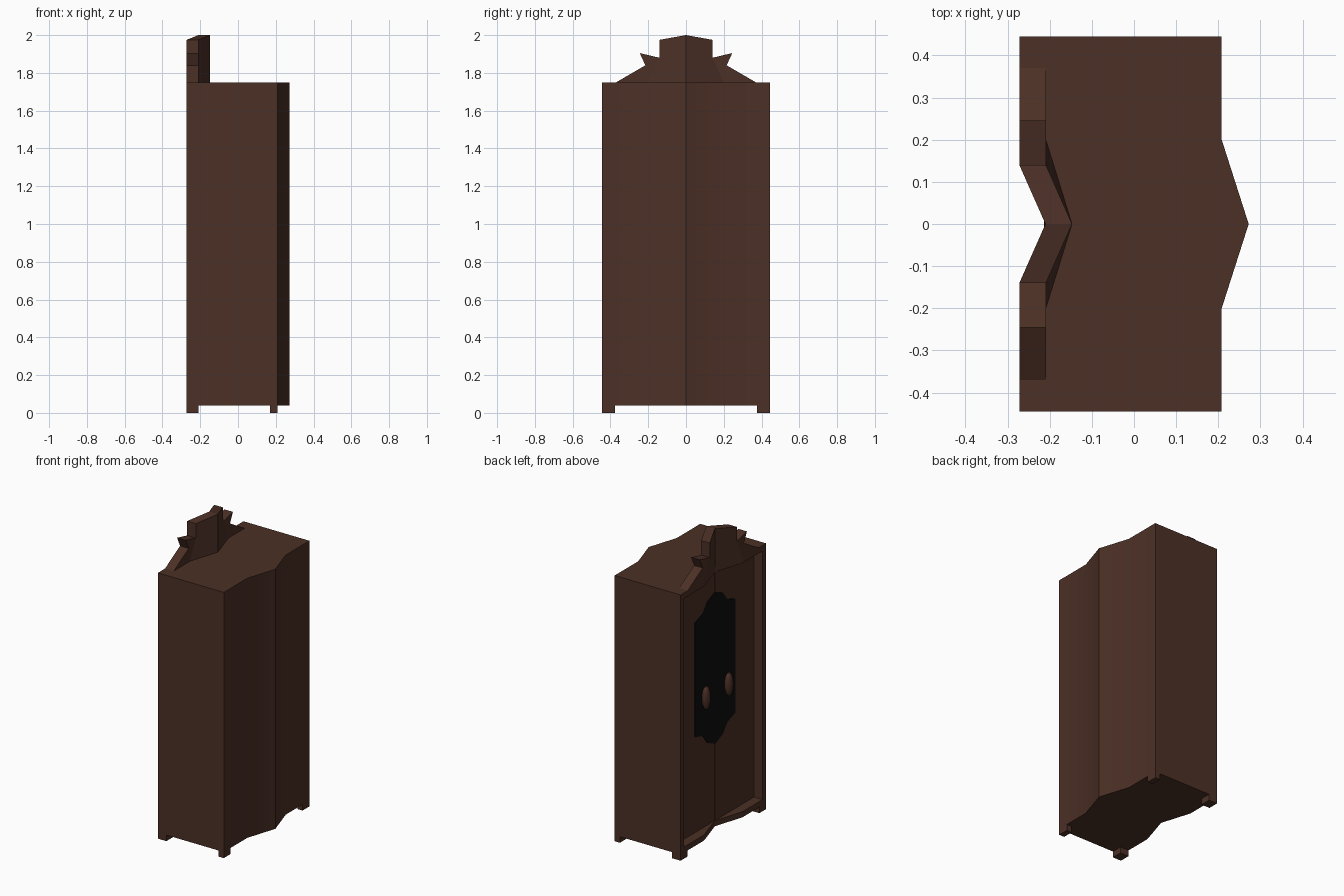
import bpy
import bmesh
import math

cube = bpy.data.objects.get("Cube")
if cube:
    bpy.data.objects.remove(cube, do_unlink=True)


def make_material(name, color):
    m = bpy.data.materials.new(name)
    m.use_nodes = True
    m.diffuse_color = color
    m.node_tree.nodes["Principled BSDF"].inputs["Base Color"].default_value = color
    return m


wood = make_material("dark_wood", (0.072, 0.0295, 0.0195, 1))
glass = make_material("black_glass", (0.004, 0.004, 0.004, 1))


def finish(name, bm, mat):
    bmesh.ops.recalc_face_normals(bm, faces=bm.faces)
    mesh = bpy.data.meshes.new(name)
    bm.to_mesh(mesh)
    bm.free()
    mesh.materials.append(mat)
    ob = bpy.data.objects.new(name, mesh)
    bpy.context.collection.objects.link(ob)
    return ob


def extrude(name, faces, offset, mat):
    """Solid made by sweeping connected faces along an offset."""
    bm = bmesh.new()
    for pts in faces:
        bm.faces.new([bm.verts.new(p) for p in pts])
    bmesh.ops.remove_doubles(bm, verts=bm.verts, dist=1e-5)
    new = bmesh.ops.extrude_face_region(bm, geom=bm.faces[:], use_keep_orig=True)
    moved = [v for v in new["geom"] if isinstance(v, bmesh.types.BMVert)]
    bmesh.ops.translate(bm, verts=moved, vec=offset)
    return finish(name, bm, mat)


def prism(name, outline, z0, z1, mat=wood):
    return extrude(name, [[(x, y, z0) for x, y in outline]], (0, 0, z1 - z0), mat)


def box(name, x, y, z, mat=wood):
    x0, x1 = x
    y0, y1 = y
    return prism(name, [(x0, y0), (x1, y0), (x1, y1), (x0, y1)], *z, mat)


def smooth(ob):
    bpy.ops.object.select_all(action="DESELECT")
    ob.select_set(True)
    bpy.context.view_layer.objects.active = ob
    bpy.ops.object.shade_smooth_by_angle(angle=math.radians(30))


FRONT, DOOR, CORE, BACK = -0.272, -0.21, -0.205, 0.208
HALF, INNER, KINK = 0.445, 0.408, 0.2
LOW, HIGH, RAIL = 0.04, 1.75, 0.037

# Carcass with a pointed bulge along one long side
carcass = prism("carcass", [(CORE, -HALF), (BACK, -HALF), (BACK, -KINK), (0.272, 0),
                            (BACK, KINK), (BACK, HALF), (CORE, HALF)], LOW, HIGH)
smooth(carcass)

# Notched rails above and below the doors
notch = [(CORE, -INNER), (CORE, INNER), (FRONT, INNER), (FRONT, KINK),
         (DOOR, 0), (FRONT, -KINK), (FRONT, -INNER)]
prism("bottom_rail", notch, LOW, LOW + RAIL)
prism("top_rail", notch, HIGH - RAIL, HIGH)

for side, s in (("left", 1), ("right", -1)):
    # Posts, doors and feet
    def span(a, b):
        return sorted((s * a, s * b))
    box(side + "_post", (FRONT, CORE), span(INNER, HALF), (LOW, HIGH))
    box(side + "_door", (DOOR, CORE), span(0.002, INNER), (LOW + RAIL, HIGH - RAIL))
    box(side + "_door_foot", (FRONT, DOOR), span(0.375, HALF), (0, LOW))
    box(side + "_rear_foot", (0.17, BACK), span(0.375, HALF), (0, LOW))

    # Stepped half of the dark panel
    half = [(0.21, 0.375), (0.125, 0.405), (0.08, 0.465), (0, 0.5)]
    edge = half + [(y, -h) for y, h in reversed(half)]
    extrude(side + "_panel", [[(DOOR - 0.004, s * y, 1.085 + h) for y, h in edge]],
            (0.004, 0, 0), glass)

    # Oval door handle
    bm = bmesh.new()
    bmesh.ops.create_uvsphere(bm, u_segments=16, v_segments=10, radius=1)
    bmesh.ops.scale(bm, verts=bm.verts, vec=(0.025, 0.03, 0.078))
    bmesh.ops.translate(bm, verts=bm.verts, vec=(-0.23, s * 0.118, 0.937))
    smooth(finish(side + "_handle", bm, wood))

# Folded crest on top
wing = [(0.37, 1.75), (KINK, 1.75), (0.14, 1.88), (0.245, 1.905), (0.215, 1.84)]
fold = [(KINK, 1.75), (0, 1.75), (0, 2), (0.14, 1.975), (0.14, 1.88)]
crest_faces = [[(FRONT if y else DOOR, s * y, z) for y, z in part][::s]
               for s in (1, -1) for part in (wing, fold)]
extrude("crest", crest_faces, (0.063, 0, 0), wood)
